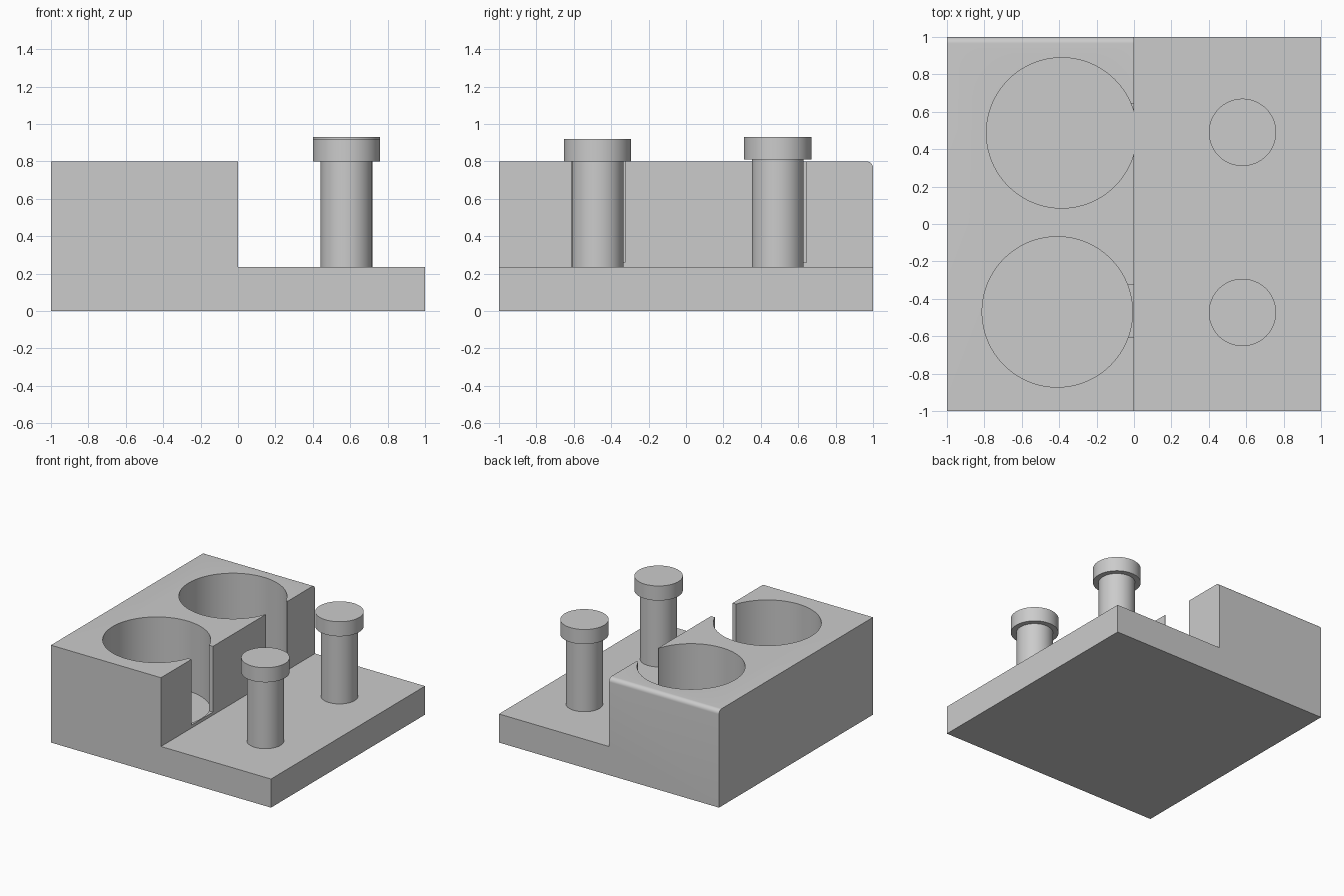
import bpy
import bmesh
from mathutils import Matrix, Vector
from math import radians

cube = bpy.data.objects.get("Cube")
if cube:
    bpy.data.objects.remove(cube, do_unlink=True)

STEP, TOP = 0.235, 0.8

grey = bpy.data.materials.new("plain_grey")
grey.use_nodes = True
colour = (0.6, 0.6, 0.6, 1)
grey.diffuse_color = colour
grey.node_tree.nodes["Principled BSDF"].inputs["Base Color"].default_value = colour


def make_object(name, bm):
    bmesh.ops.recalc_face_normals(bm, faces=bm.faces)
    mesh = bpy.data.meshes.new(name)
    bm.to_mesh(mesh)
    bm.free()
    mesh.materials.append(grey)
    obj = bpy.data.objects.new(name, mesh)
    bpy.context.collection.objects.link(obj)
    return obj


def add_cylinder(bm, x, y, low, high, radius, sides=96):
    bmesh.ops.create_cone(bm, cap_ends=True, segments=sides, radius1=radius,
                          radius2=radius, depth=high - low,
                          matrix=Matrix.Translation((x, y, (low + high) / 2)))


def smooth(obj):
    bpy.ops.object.select_all(action="DESELECT")
    obj.select_set(True)
    bpy.context.view_layer.objects.active = obj
    bpy.ops.object.shade_smooth_by_angle(angle=radians(30))


def cut(target, cutter):
    mod = target.modifiers.new("cut", "BOOLEAN")
    mod.operation = "DIFFERENCE"
    mod.solver = "EXACT"
    mod.object = cutter
    bpy.context.view_layer.objects.active = target
    bpy.ops.object.modifier_apply(modifier=mod.name)
    bpy.data.objects.remove(cutter, do_unlink=True)


# Stepped body: an L profile swept from front to back
bm = bmesh.new()
profile = [(-1, 0), (1, 0), (1, STEP), (0, STEP), (0, TOP), (-1, TOP)]
face = bm.faces.new([bm.verts.new((x, -1, z)) for x, z in profile])
swept = bmesh.ops.extrude_face_region(bm, geom=[face])["geom"]
bmesh.ops.translate(bm, vec=(0, 2, 0),
                    verts=[v for v in swept if isinstance(v, bmesh.types.BMVert)])
bmesh.ops.recalc_face_normals(bm, faces=bm.faces)

# Rounded upper back edge
back_edge = [e for e in bm.edges if all(v.co.y > 0.9 and v.co.z > 0.7 for v in e.verts)]
bmesh.ops.bevel(bm, geom=back_edge, offset=0.035, segments=8, profile=0.5, affect="EDGES")
body = make_object("stepped_body", bm)

# Round wells, each with a slot through the step wall
wells = [(-0.41, -0.47, -0.605, -0.325), (-0.387, 0.487, 0.363, 0.645)]
for x, y, slot_front, slot_back in wells:
    bm = bmesh.new()
    add_cylinder(bm, x, y, STEP - 0.008, 1, 0.402, 128)
    cut(body, make_object("well_cutter", bm))
    bm = bmesh.new()
    bmesh.ops.create_cube(bm, size=1)
    bmesh.ops.scale(bm, vec=(0.4, slot_back - slot_front, 0.74), verts=bm.verts)
    bmesh.ops.translate(bm, vec=Vector((-0.1, (slot_front + slot_back) / 2, 0.63)),
                        verts=bm.verts)
    cut(body, make_object("slot_cutter", bm))
smooth(body)

# Headed pins on the low step
for side, y, head_low in [("front", -0.473, 0.8), ("back", 0.49, 0.81)]:
    bm = bmesh.new()
    add_cylinder(bm, 0.58, y, STEP - 0.02, head_low + 0.01, 0.138)
    smooth(make_object(side + "_pin_shaft", bm))
    bm = bmesh.new()
    add_cylinder(bm, 0.58, y, head_low, head_low + 0.12, 0.18)
    smooth(make_object(side + "_pin_head", bm))
